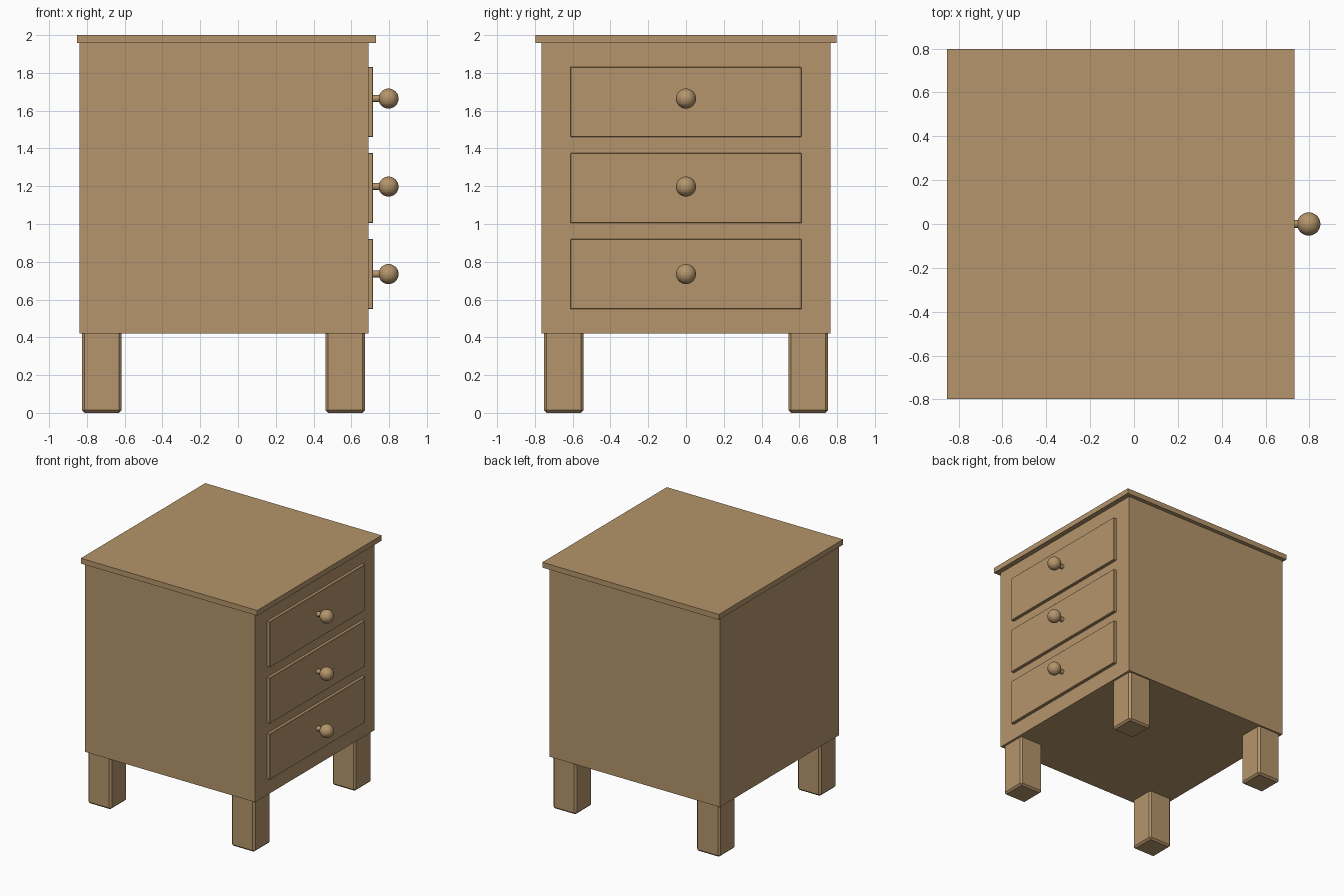
import bpy
import math

if "Cube" in bpy.data.objects:
    bpy.data.objects.remove(bpy.data.objects["Cube"])

wood = bpy.data.materials.new("warm wood")
wood.diffuse_color = (0.46, 0.30, 0.147, 1)
wood.use_nodes = True
wood.node_tree.nodes["Principled BSDF"].inputs["Base Color"].default_value = wood.diffuse_color


def box(name, lo, hi, bevel=0.0):
    """Axis-aligned box between two corners, optionally with chamfered edges."""
    bpy.ops.mesh.primitive_cube_add(size=1, location=[(a + b) / 2 for a, b in zip(lo, hi)])
    ob = bpy.context.object
    ob.name = name
    ob.scale = [b - a for a, b in zip(lo, hi)]
    bpy.ops.object.transform_apply(location=False, rotation=False, scale=True)
    if bevel:
        mod = ob.modifiers.new("edge", 'BEVEL')
        mod.width = bevel
        mod.segments = 1
    ob.data.materials.append(wood)
    return ob


# Carcass and overhanging top board
box("body", (-0.84, -0.765, 0.42), (0.69, 0.765, 1.957))
box("top_board", (-0.853, -0.798, 1.957), (0.731, 0.798, 2.0))

# Four chamfered legs, tucked slightly into the body
for x_name, x in (("back", -0.826), ("front", 0.463)):
    for y_name, y in (("left", -0.752), ("right", 0.542)):
        box(f"{x_name}_{y_name}_leg", (x, y, 0), (x + 0.209, y + 0.21, 0.44), 0.014)

# Three drawers on the +x side, each with a stem and a ball knob
for label, z in (("bottom", 0.735), ("middle", 1.198), ("top", 1.664)):
    mid = {"bottom": 0.735, "middle": 1.19, "top": 1.646}[label]
    box(f"{label}_drawer", (0.67, -0.611, mid - 0.186), (0.715, 0.611, mid + 0.186), 0.003)

    bpy.ops.mesh.primitive_cylinder_add(vertices=32, radius=0.019, depth=0.10,
                                        location=(0.745, 0, z), rotation=(0, math.pi / 2, 0))
    stem = bpy.context.object
    stem.name = f"{label}_knob_stem"
    stem.data.materials.append(wood)
    bpy.ops.object.shade_smooth_by_angle(angle=math.radians(30))

    bpy.ops.mesh.primitive_uv_sphere_add(segments=32, ring_count=16, radius=0.053,
                                         location=(0.797, 0, z))
    knob = bpy.context.object
    knob.name = f"{label}_knob"
    knob.data.materials.append(wood)
